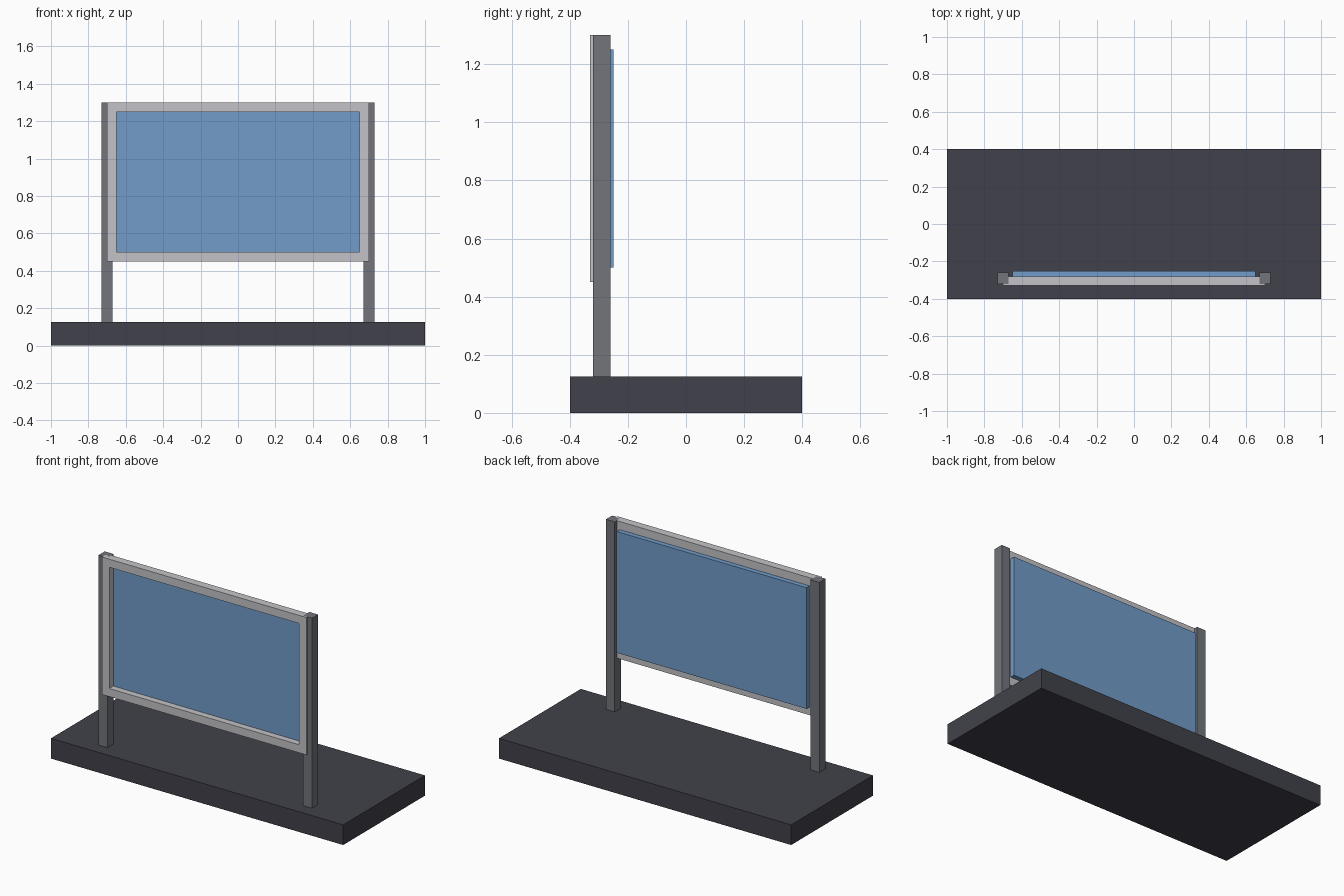
import bpy
import bmesh
from mathutils import Vector

if "Cube" in bpy.data.objects:
    bpy.data.objects.remove(bpy.data.objects["Cube"], do_unlink=True)


def material(name, rgb):
    mat = bpy.data.materials.new(name)
    mat.use_nodes = True
    colour = (*rgb, 1.0)
    mat.diffuse_color = colour
    mat.node_tree.nodes["Principled BSDF"].inputs["Base Color"].default_value = colour
    return mat


def add_object(name, bm, mat):
    bmesh.ops.recalc_face_normals(bm, faces=bm.faces)
    mesh = bpy.data.meshes.new(name)
    bm.to_mesh(mesh)
    bm.free()
    mesh.materials.append(mat)
    obj = bpy.data.objects.new(name, mesh)
    bpy.context.collection.objects.link(obj)
    return obj


def box(name, low, high, mat):
    low, high = Vector(low), Vector(high)
    bm = bmesh.new()
    bmesh.ops.create_cube(bm, size=1)
    bmesh.ops.scale(bm, vec=high - low, verts=bm.verts)
    bmesh.ops.translate(bm, vec=(low + high) / 2, verts=bm.verts)
    return add_object(name, bm, mat)


def frame(name, outer, inner, front, back, mat):
    """Rectangular ring; outer and inner are (half width, bottom, top)."""
    bm = bmesh.new()

    def loop(rect, y):
        w, low, high = rect
        return [bm.verts.new((x, y, z))
                for x, z in ((-w, low), (w, low), (w, high), (-w, high))]

    loops = [loop(outer, front), loop(inner, front), loop(inner, back), loop(outer, back)]
    for a, b in zip(loops, loops[1:] + loops[:1]):
        for i in range(4):
            j = (i + 1) % 4
            bm.faces.new((a[i], a[j], b[j], b[i]))
    return add_object(name, bm, mat)


charcoal = material("charcoal", (0.053, 0.053, 0.069))
grey = material("mid grey", (0.168, 0.178, 0.198))
silver = material("light grey", (0.552, 0.552, 0.578))
blue = material("panel blue", (0.165, 0.333, 0.584))

# Ground slab
box("base", (-1, -0.4, 0), (1, 0.4, 0.125), charcoal)

# Pair of posts
for side, x in (("left", 0.70), ("right", -0.70)):
    box(side + "_post", (x - 0.03, -0.32, 0.125), (x + 0.03, -0.26, 1.3), grey)

# Board frame with the panel set behind its opening
frame("board_frame", (0.70, 0.45, 1.3), (0.65, 0.50, 1.25), -0.33, -0.28, silver)
box("display_panel", (-0.65, -0.29, 0.50), (0.65, -0.25, 1.25), blue)
